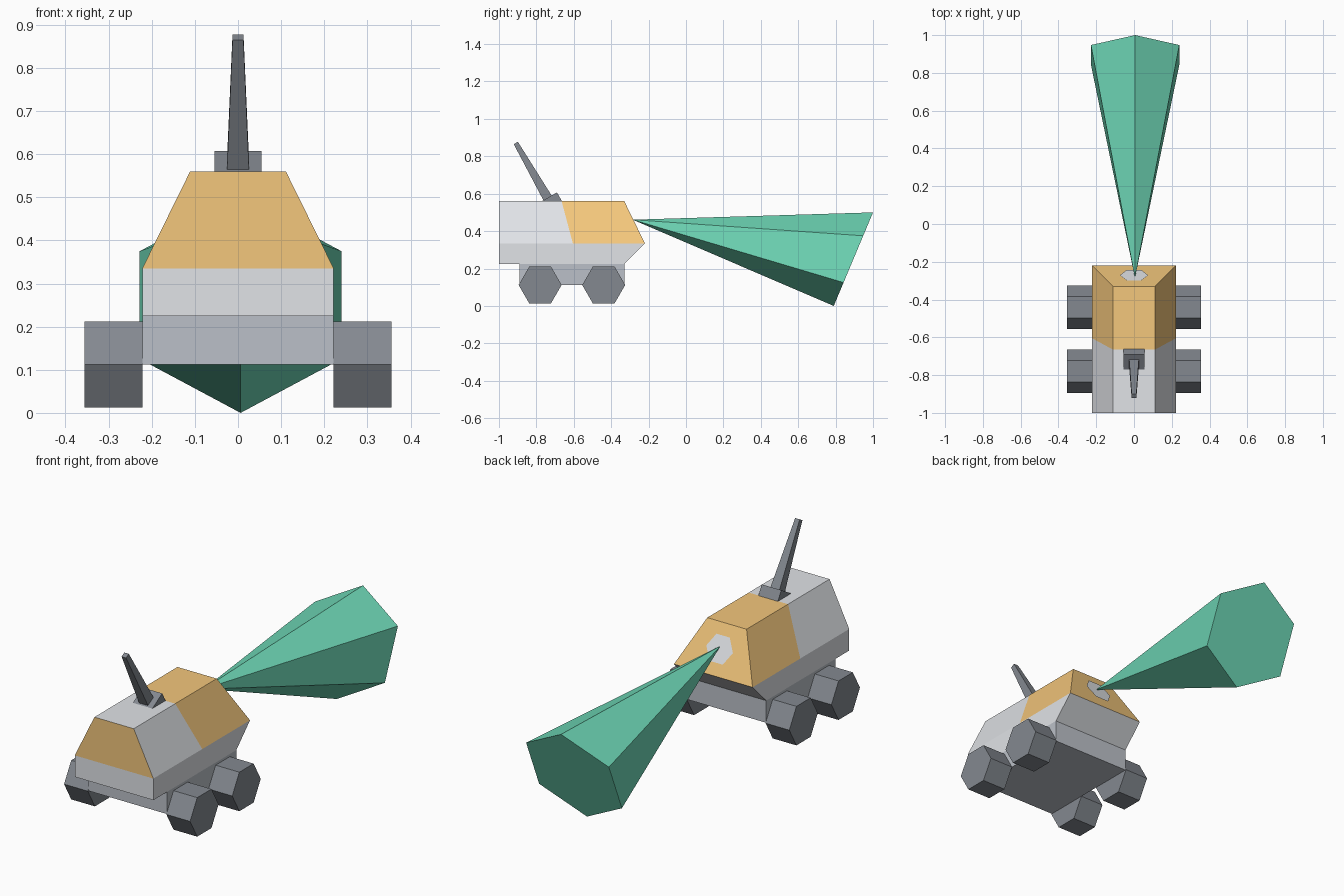
import bpy, bmesh
from math import radians, sin, cos, pi
from mathutils import Matrix, Vector

if "Cube" in bpy.data.objects:
    bpy.data.objects.remove(bpy.data.objects["Cube"])


def material(name, rgb):
    m = bpy.data.materials.new(name)
    m.diffuse_color = (*rgb, 1)
    m.use_nodes = True
    m.node_tree.nodes["Principled BSDF"].inputs["Base Color"].default_value = m.diffuse_color
    return m


LIGHT = material("light_grey", (0.75, 0.77, 0.80))
YELLOW = material("yellow", (0.90, 0.57, 0.20))
GREEN = material("green", (0.16, 0.70, 0.48))
MID = material("mid_grey", (0.50, 0.53, 0.58))
DARK = material("dark_grey", (0.23, 0.25, 0.28))


def finish(name, bm, *mats):
    bmesh.ops.recalc_face_normals(bm, faces=bm.faces)
    mesh = bpy.data.meshes.new(name)
    bm.to_mesh(mesh)
    bm.free()
    for m in mats:
        mesh.materials.append(m)
    obj = bpy.data.objects.new(name, mesh)
    bpy.context.collection.objects.link(obj)
    return obj


def loft(rings):
    """Skin closed rings of equal length and cap both ends."""
    bm = bmesh.new()
    rows = [[bm.verts.new(p) for p in r] for r in rings]
    n = len(rows[0])
    for a, b in zip(rows, rows[1:]):
        for i in range(n):
            j = (i + 1) % n
            bm.faces.new((a[i], a[j], b[j], b[i]))
    bm.faces.new(rows[0])
    bm.faces.new(rows[-1])
    return bm


def rect(z, half, y0, y1):
    return [(-half, y0, z), (half, y0, z), (half, y1, z), (-half, y1, z)]


def prism(profile, x0, x1):
    return loft([[(x, y, z) for y, z in profile] for x in (x0, x1)])


# Hull, cut along a slanted line where the paint changes
bm = loft([rect(0.225, 0.222, -1, -0.33),
           rect(0.335, 0.222, -1, -0.22),
           rect(0.56, 0.111, -1, -0.33)])
cut_point = Vector((0, -0.665, 0.56))
cut_normal = Vector((0, 0.225, 0.06)).normalized()
bm.normal_update()
upper = [f for f in bm.faces if f.calc_center_median().z > 0.34]
edges = {e for f in upper for e in f.edges}
verts = {v for f in upper for v in f.verts}
bmesh.ops.bisect_plane(bm, geom=upper + list(edges) + list(verts),
                       plane_co=cut_point, plane_no=cut_normal)
for f in bm.faces:
    c = f.calc_center_median()
    painted = c.y < -0.99 or (c - cut_point).dot(cut_normal) > 0
    f.material_index = int(c.z > 0.34 and painted)
finish("hull", bm, LIGHT, YELLOW)

# Chassis
finish("chassis", loft([rect(0.112, 0.222, -0.89, -0.33),
                        rect(0.225, 0.222, -0.89, -0.33)]), MID)

# Hexagonal wheels
for label, y in (("front", -0.78), ("rear", -0.44)):
    outline = [(y + 0.115 * cos(i * pi / 3), 0.112 + 0.115 * sin(i * pi / 3))
               for i in range(6)]
    for side, s in (("left", -1), ("right", 1)):
        finish(f"{label}_{side}_wheel", prism(outline, s * 0.222, s * 0.356), DARK)

# Mast wedge and tapered square mast leaning forward
finish("mast_base", prism([(-0.77, 0.56), (-0.69, 0.607), (-0.663, 0.56)],
                          -0.055, 0.055), DARK)
bm = bmesh.new()
bmesh.ops.create_cone(bm, cap_ends=True, segments=4, radius1=0.036,
                      radius2=0.018, depth=0.34,
                      matrix=Matrix.Translation((0, -0.825, 0.724))
                      @ Matrix.Rotation(radians(30), 4, 'X')
                      @ Matrix.Rotation(radians(45), 4, 'Z'))
finish("mast", bm, DARK)

# Hexagonal nozzle plate lying on the rear slope
bm = bmesh.new()
slope = Vector((0, -0.11, 0.225)).normalized()
center = Vector((0, -0.273, 0.45))
bm.faces.new([bm.verts.new(center + Vector((0.075 * cos(i * pi / 3), 0, 0))
                           + slope * 0.075 * sin(i * pi / 3))
              for i in range(6)])
plate = finish("nozzle_plate", bm, LIGHT)

# Exhaust flame: six-sided cone spreading backwards
bm = bmesh.new()
tip = bm.verts.new((0.005, -0.285, 0.461))
ring = [bm.verts.new((0.006 + 0.27 * sin(i * pi / 3),
                      0.895 + 0.105 * cos(i * pi / 3),
                      0.25 + 0.25 * cos(i * pi / 3))) for i in range(6)]
for i in range(6):
    bm.faces.new((tip, ring[i], ring[(i + 1) % 6]))
bm.faces.new(ring)
finish("exhaust_flame", bm, GREEN)

# Lift the plate a hair off the slope so it shows
plate.location = (0, 0.0018, 0.0009)
